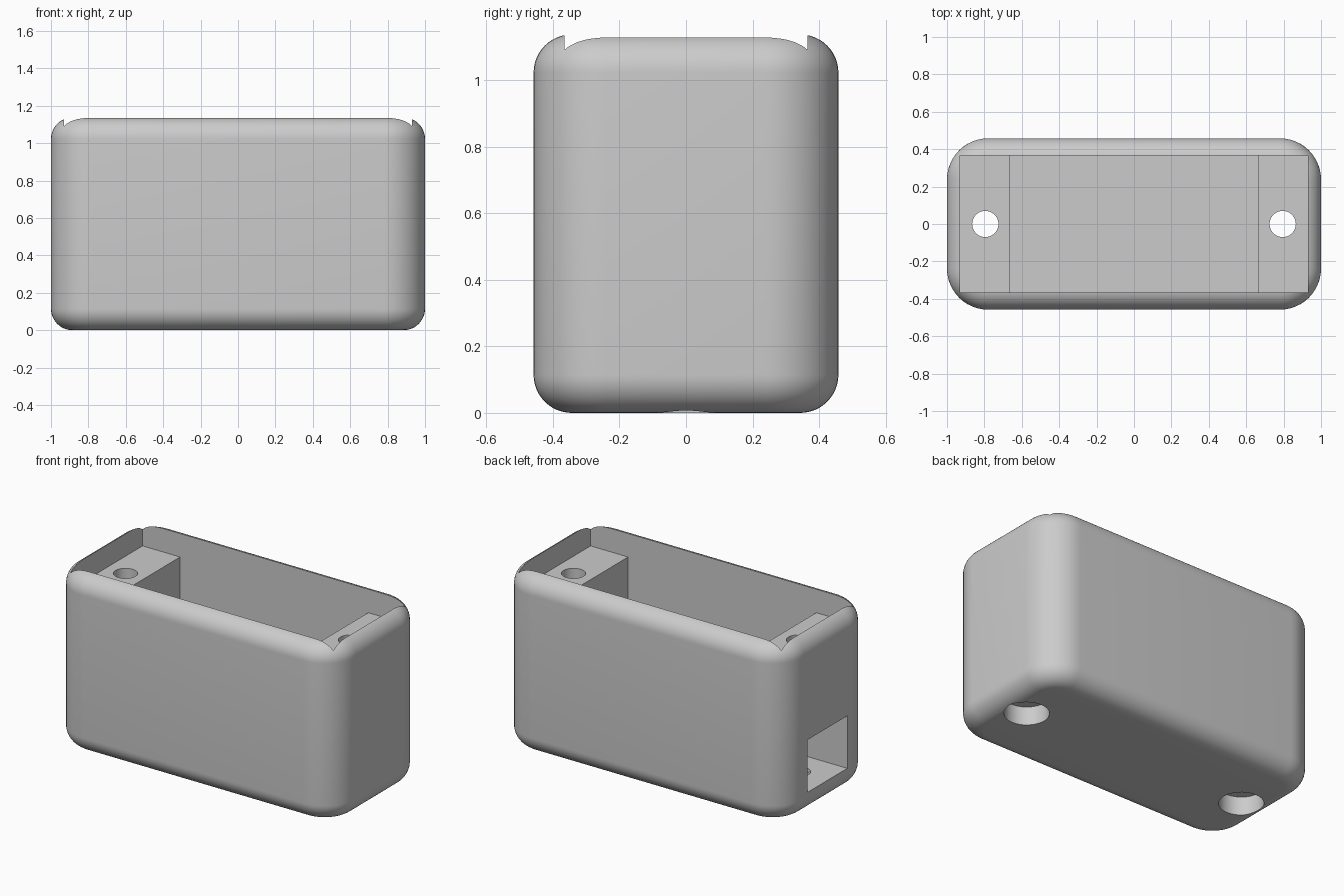
import bpy, bmesh
from math import cos, sin, pi, radians

if "Cube" in bpy.data.objects:
    bpy.data.objects.remove(bpy.data.objects["Cube"], do_unlink=True)

HALF_X, HALF_Y, HEIGHT = 1.0, 0.458, 1.137
CORNER, ROUND = 0.22, 0.115          # vertical corner and rim rounding radii
FLOOR, POST_TOP = 0.14, 0.985
SEG = 12

grey = bpy.data.materials.new("plain grey")
grey.use_nodes = True
grey.diffuse_color = (0.6, 0.6, 0.6, 1)
grey.node_tree.nodes["Principled BSDF"].inputs["Base Color"].default_value = (0.6, 0.6, 0.6, 1)


def finish(bm, name):
    bmesh.ops.recalc_face_normals(bm, faces=bm.faces)
    mesh = bpy.data.meshes.new(name)
    bm.to_mesh(mesh)
    bm.free()
    mesh.materials.append(grey)
    obj = bpy.data.objects.new(name, mesh)
    bpy.context.collection.objects.link(obj)
    return obj


def loft(rings, name):
    """Skin a stack of equal closed rings and cap both ends."""
    bm = bmesh.new()
    loops = [[bm.verts.new(p) for p in ring] for ring in rings]
    for a, b in zip(loops, loops[1:]):
        for i in range(len(a)):
            j = (i + 1) % len(a)
            bm.faces.new((a[i], a[j], b[j], b[i]))
    bm.faces.new(loops[0])
    bm.faces.new(loops[-1])
    return finish(bm, name)


def rounded_ring(inset, z):
    r = CORNER - inset
    pts = []
    for k, (sx, sy) in enumerate(((1, 1), (-1, 1), (-1, -1), (1, -1))):
        for i in range(SEG + 1):
            a = (k + i / SEG) * pi / 2
            pts.append((sx * (HALF_X - CORNER) + r * cos(a),
                        sy * (HALF_Y - CORNER) + r * sin(a), z))
    return pts


def prism_y(profile, half_width, name):
    return loft([[(x, y, z) for x, z in profile] for y in (-half_width, half_width)], name)


def cylinder(x, radius, z0, z1, name):
    ring = [(x + radius * cos(2 * pi * i / 48), radius * sin(2 * pi * i / 48)) for i in range(48)]
    return loft([[(px, py, z) for px, py in ring] for z in (z0, z1)], name)


# Solid rounded body
angles = [i / SEG * pi / 2 for i in range(SEG + 1)]
lower = [(ROUND * (1 - sin(a)), ROUND * (1 - cos(a))) for a in angles]
profile = lower + [(d, HEIGHT - z) for d, z in reversed(lower)]
case = loft([rounded_ring(d, z) for d, z in profile], "enclosure_case")

# Open cavity, stepped to leave a mounting post at each end
half = [(0.665, FLOOR), (0.665, POST_TOP), (0.93, POST_TOP), (0.93, 1.4)]
cutters = [prism_y(half + [(-x, z) for x, z in reversed(half)], 0.365, "cavity_cutter")]

# Cable window through one end wall and post
cutters.append(prism_y([(-1.2, 0.143), (-0.6, 0.143), (-0.6, 0.478), (-1.2, 0.478)],
                       0.2, "window_cutter"))

# Screw holes with wider recesses underneath
for side in (-1, 1):
    cutters.append(cylinder(side * 0.795, 0.07, -0.2, 1.3, "screw_hole_cutter"))
    cutters.append(cylinder(side * 0.795, 0.129, -0.2, 0.117, "screw_recess_cutter"))

bpy.ops.object.select_all(action="DESELECT")
bpy.context.view_layer.objects.active = case
case.select_set(True)
for cutter in cutters:
    cutter.hide_render = True
    mod = case.modifiers.new(cutter.name, "BOOLEAN")
    mod.operation = "DIFFERENCE"
    mod.solver = "EXACT"
    mod.object = cutter
    bpy.ops.object.modifier_apply(modifier=mod.name)
    bpy.data.objects.remove(cutter, do_unlink=True)

bpy.ops.object.shade_smooth_by_angle(angle=radians(30))
